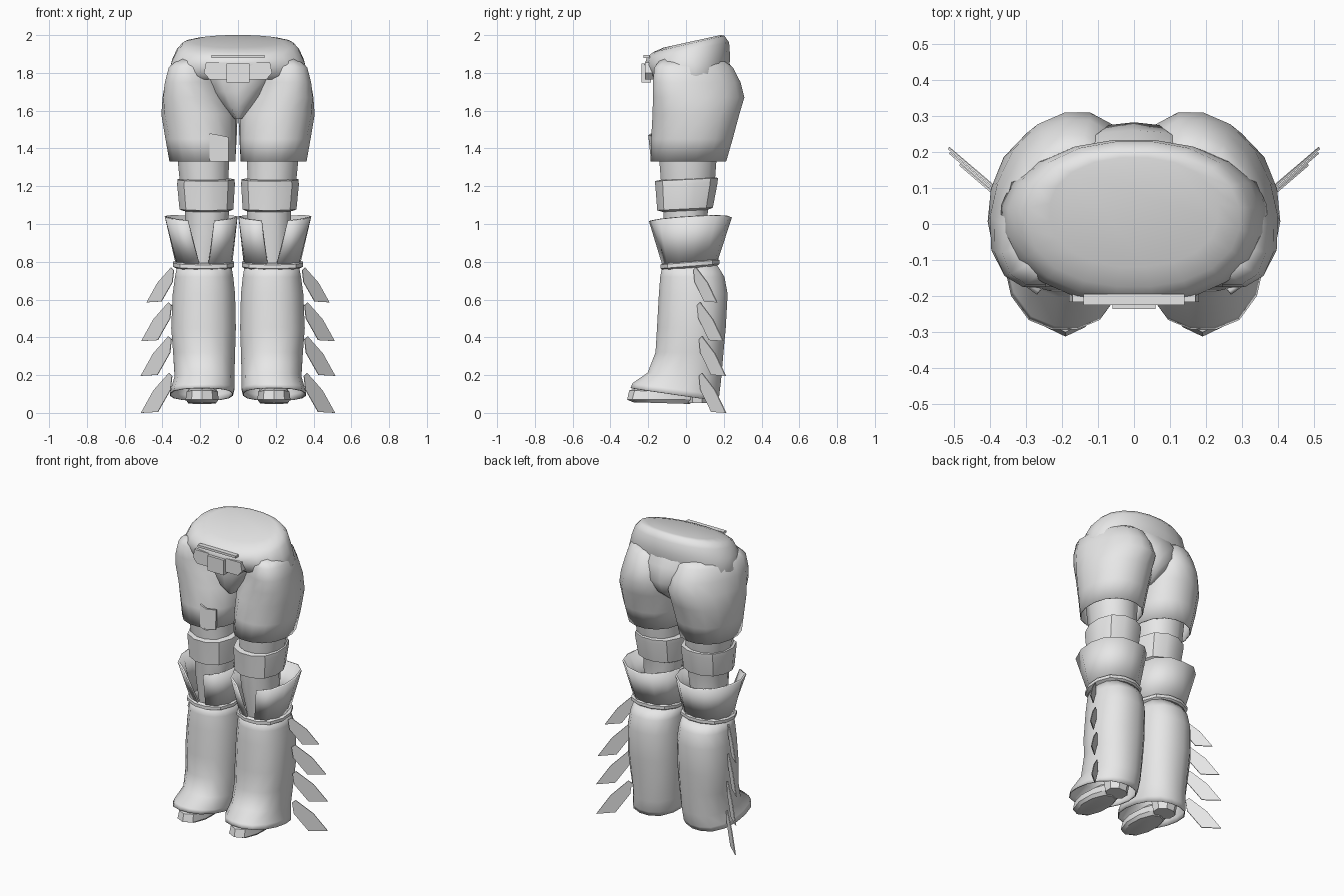
import bpy, bmesh, math

mat = bpy.data.materials.new("light grey")
mat.diffuse_color = (0.8, 0.8, 0.8, 1)


def finish(name, bm, angle=45, thick=0):
    """Turn a bmesh into a named, shaded object."""
    bmesh.ops.recalc_face_normals(bm, faces=bm.faces)
    me = bpy.data.meshes.new(name)
    bm.to_mesh(me)
    bm.free()
    me.materials.append(mat)
    ob = bpy.data.objects.new(name, me)
    bpy.context.collection.objects.link(ob)
    bpy.ops.object.select_all(action='DESELECT')
    ob.select_set(True)
    bpy.context.view_layer.objects.active = ob
    bpy.ops.object.shade_smooth_by_angle(angle=math.radians(angle))
    if thick:
        m = ob.modifiers.new("thickness", 'SOLIDIFY')
        m.thickness, m.offset = thick, -1
    return ob


def loft(name, rings, side=1, n=14, power=2.4, bottom=False, top=False, thick=0, angle=45):
    """Skin rounded rings given as (z, x0, x1, y0, y1, slope of z along y, optional shear of x along y)."""
    bm = bmesh.new()
    loops = []
    for z, x0, x1, y0, y1, slope, *shear in rings:
        loop = []
        for i in range(n):
            a = 2 * math.pi * (i + 0.5) / n
            c, s = math.cos(a), math.sin(a)
            r = (abs(c) ** power + abs(s) ** power) ** (-1 / power)
            x = (x0 + x1) / 2 + c * r * (x1 - x0) / 2
            y = (y0 + y1) / 2 + s * r * (y1 - y0) / 2
            if shear:
                x = max(0.002, x - shear[0] * (y - 0.04))
            loop.append(bm.verts.new((x * side, y, z + slope * y)))
        loops.append(loop)
    for a, b in zip(loops, loops[1:]):
        for i in range(n):
            j = (i + 1) % n
            bm.faces.new((a[i], a[j], b[j], b[i]))
    if bottom:
        bm.faces.new(loops[0])
    if top:
        bm.faces.new(loops[-1])
    return finish(name, bm, angle, thick)


def prism(name, pts, depth, angle=30):
    """Extrude a flat polygon along a depth vector."""
    bm = bmesh.new()
    f = bm.faces.new([bm.verts.new(p) for p in pts])
    ext = bmesh.ops.extrude_face_region(bm, geom=[f])
    bmesh.ops.translate(bm, vec=depth, verts=[v for v in ext["geom"] if isinstance(v, bmesh.types.BMVert)])
    return finish(name, bm, angle)


def front_plate(name, xz, y, depth):
    return prism(name, [(x, y, z) for x, z in xz], (0, depth, 0))


# Waist and slanted, slightly domed top
loft("waist", [
    (1.765, -0.36, 0.36, -0.165, 0.21, 0.0),
    (1.79, -0.372, 0.372, -0.195, 0.23, 0.03),
    (1.865, -0.352, 0.352, -0.222, 0.235, 0.1),
    (1.92, -0.325, 0.325, -0.208, 0.23, 0.18),
    (1.95, -0.295, 0.295, -0.175, 0.205, 0.23),
    (1.96, -0.235, 0.235, -0.12, 0.185, 0.22)], n=20, power=2.2, top=True, angle=60)

# Recessed panel running between the legs
loft("crotch_panel", [
    (1.555, -0.02, 0.02, -0.09, 0.17, 0),
    (1.62, -0.08, 0.08, -0.14, 0.25, 0),
    (1.70, -0.15, 0.15, -0.155, 0.282, 0),
    (1.80, -0.21, 0.21, -0.165, 0.26, 0),
    (1.90, -0.20, 0.20, -0.16, 0.20, 0)], power=3, bottom=True)

# Belt and buckle
front_plate("belt_plate", [(-0.18, 1.80), (-0.15, 1.765), (0.15, 1.765), (0.18, 1.80),
                           (0.17, 1.855), (-0.17, 1.855)], -0.216, 0.06)
front_plate("buckle", [(-0.06, 1.75), (0.06, 1.75), (0.06, 1.85), (-0.06, 1.85)], -0.236, 0.05)
front_plate("buckle_bar", [(-0.14, 1.88), (0.14, 1.88), (0.14, 1.895), (-0.14, 1.895)], -0.224, 0.03)

# Small flap on one thigh
prism("thigh_flap", [(-0.15, -0.185, 1.48), (-0.095, -0.20, 1.47), (-0.05, -0.16, 1.46),
                     (-0.05, -0.165, 1.33), (-0.095, -0.205, 1.33), (-0.15, -0.185, 1.33)], (0, 0.012, 0))

for side, tag in ((1, "left"), (-1, "right")):
    # Short trouser leg
    loft("trouser_" + tag, [
        (1.33, 0.012, 0.365, -0.19, 0.215, 0, 0),
        (1.45, 0.006, 0.385, -0.187, 0.25, 0, 0.03),
        (1.58, 0.005, 0.405, -0.18, 0.285, 0, 0.1),
        (1.67, 0.035, 0.397, -0.178, 0.312, 0, 0.22),
        (1.75, 0.06, 0.38, -0.178, 0.292, 0, 0.26),
        (1.83, 0.08, 0.355, -0.17, 0.25, 0, 0.26),
        (1.88, 0.10, 0.30, -0.13, 0.18, 0, 0.2)], side, n=16, power=2.2, thick=0.006)
    # Inner leg
    loft("leg_" + tag, [
        (0.76, 0.10, 0.26, -0.09, 0.10, 0),
        (0.95, 0.06, 0.28, -0.115, 0.11, 0),
        (1.10, 0.04, 0.285, -0.125, 0.12, 0),
        (1.22, 0.05, 0.31, -0.135, 0.155, 0),
        (1.42, 0.04, 0.33, -0.15, 0.17, 0)], side, n=12)
    # Knee band with rolled edge
    loft("knee_band_" + tag, [
        (1.07, 0.04, 0.29, -0.125, 0.12, 0.05),
        (1.08, 0.022, 0.312, -0.155, 0.145, 0.05),
        (1.21, 0.014, 0.325, -0.165, 0.17, 0.05),
        (1.235, 0.016, 0.322, -0.168, 0.172, 0.05),
        (1.24, 0.05, 0.30, -0.14, 0.155, 0.05)], side, n=12, angle=35)

    # Flared cuff, split by a wedge at the front
    bm = bmesh.new()
    lo, hi = [], []
    n = 12
    for i in range(n + 1):
        t = i / n
        for row, cx, cy, rx, ry, z, gap, rise in (
                (lo, 0.18, 0.02, 0.15, 0.145, 0.785, 0.18, 0.0),
                (hi, 0.195, 0.018, 0.195, 0.225, 1.02, 0.38, 0.018)):
            a = -math.pi / 2 + gap + t * (2 * math.pi - 2 * gap)
            c, s = math.cos(a), math.sin(a)
            r = (abs(c) ** 2.3 + abs(s) ** 2.3) ** (-1 / 2.3)
            y = cy + ry * s * r
            peak = rise * abs(c) + (0.06 * y if rise else 0.07 * y)
            row.append(bm.verts.new(((cx + rx * c * r) * side, y, z + peak)))
    for i in range(n):
        bm.faces.new((lo[i], lo[i + 1], hi[i + 1], hi[i]))
    finish("cuff_" + tag, bm, 40, 0.012)

    # Trim ring below the cuff
    loft("cuff_trim_" + tag, [
        (0.765, 0.035, 0.325, -0.12, 0.165, 0.08),
        (0.775, 0.018, 0.348, -0.138, 0.18, 0.08),
        (0.795, 0.018, 0.348, -0.138, 0.18, 0.08),
        (0.803, 0.035, 0.325, -0.12, 0.165, 0.08)], side, n=12, angle=35)
    # Lower leg covering, its hem lifted over the foot
    loft("shin_" + tag, [
        (0.088, 0.025, 0.362, -0.295, 0.165, -0.15),
        (0.118, 0.018, 0.355, -0.285, 0.178, -0.14),
        (0.19, 0.018, 0.337, -0.205, 0.187, -0.11),
        (0.32, 0.014, 0.345, -0.163, 0.20, 0),
        (0.45, 0.010, 0.355, -0.155, 0.212, 0),
        (0.63, 0.014, 0.347, -0.145, 0.222, 0),
        (0.72, 0.024, 0.335, -0.138, 0.205, 0),
        (0.785, 0.035, 0.322, -0.125, 0.165, 0)], side, n=16, thick=0.006)
    # Shoe and heel
    loft("shoe_" + tag, [
        (0.048, 0.115, 0.265, -0.28, 0.02, -0.03),
        (0.07, 0.10, 0.28, -0.312, 0.05, 0),
        (0.105, 0.105, 0.275, -0.30, 0.08, -0.05),
        (0.125, 0.13, 0.25, -0.22, 0.08, -0.05)], side, n=10, bottom=True, top=True, angle=30)
    loft("heel_" + tag, [
        (0.052, 0.12, 0.26, 0.0, 0.12, 0),
        (0.13, 0.11, 0.27, -0.02, 0.14, 0)], side, n=8, bottom=True, top=True, angle=30)

    # Swept fins down the outer leg: (root x, root y, root z, reach)
    fins = ((0.345, 0.05, 0.765, 0.9), (0.358, 0.07, 0.58, 1), (0.358, 0.08, 0.40, 1.02), (0.355, 0.08, 0.206, 1.03))
    for k, (x, y, z, g) in enumerate(fins):
        shape = ((-0.05, -0.01), (0.0, -0.08), (0.43, -0.195), (1, -0.2), (0.58, -0.085), (0.06, 0.005))
        prism("fin_%s_%d" % (tag, k + 1),
              [((x + 0.152 * g * s) * side, y + 0.13 * g * s, z + g * h) for s, h in shape],
              (0.003 * side, -0.005, 0))
